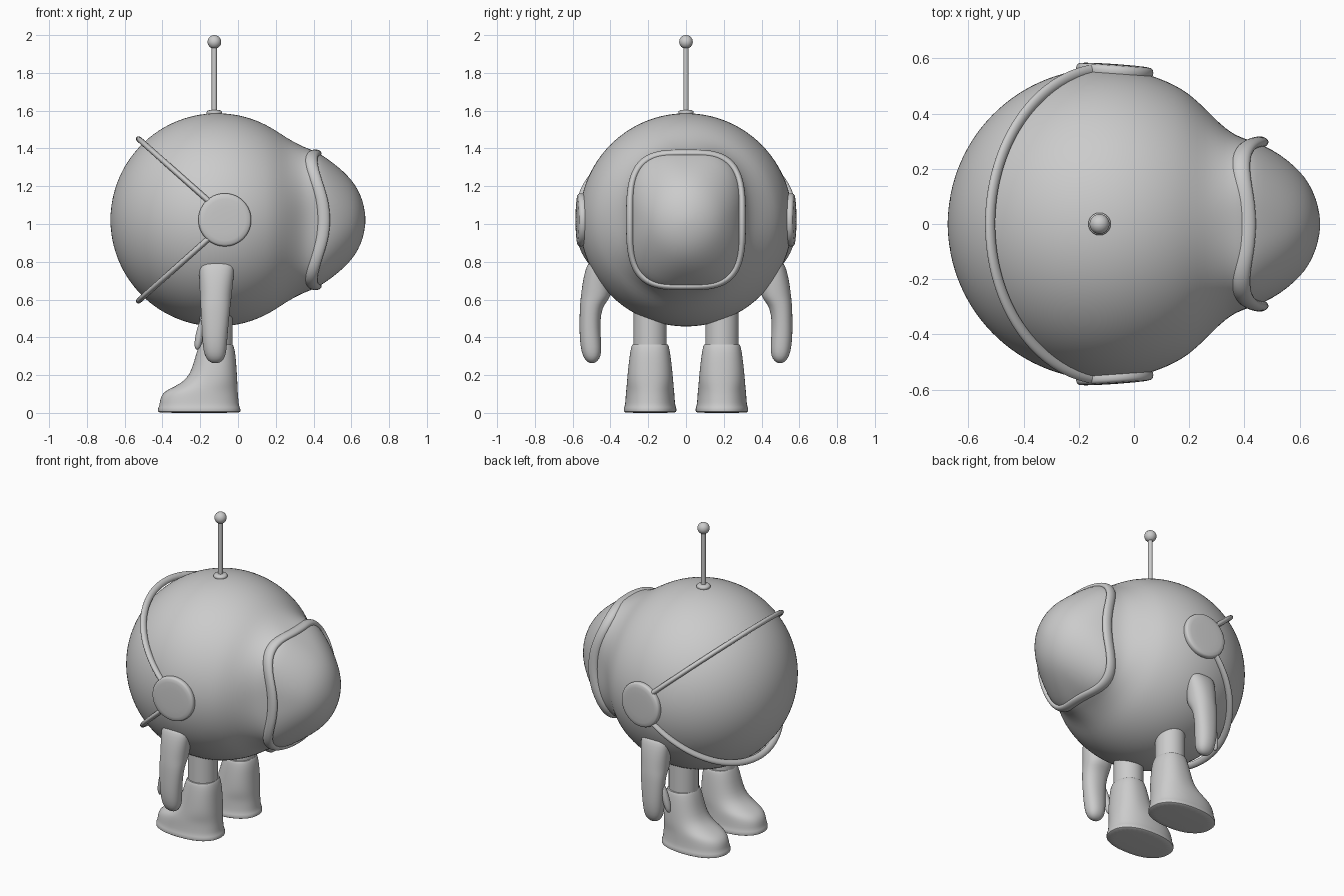
import bpy, bmesh, math
from mathutils import Vector

if "Cube" in bpy.data.objects:
    bpy.data.objects.remove(bpy.data.objects["Cube"])

grey = bpy.data.materials.new("plain grey")
grey.diffuse_color = (0.6, 0.6, 0.6, 1)
grey.use_nodes = True
grey.node_tree.nodes["Principled BSDF"].inputs["Base Color"].default_value = grey.diffuse_color
CX, CZ, R = -0.11, 1.022, 0.566      # main sphere centre and radius


def loft(name, rings, closed=False, subsurf=1, angle=50):
    """Skin a list of equal-length point rings; cap the ends unless closed."""
    bm = bmesh.new()
    vs = [[bm.verts.new(p) for p in r] for r in rings]
    n, m = len(vs[0]), len(vs)
    for i in range(m if closed else m - 1):
        a, b = vs[i], vs[(i + 1) % m]
        for j in range(n):
            k = (j + 1) % n
            bm.faces.new((a[j], a[k], b[k], b[j]))
    if not closed:
        bm.faces.new(vs[0])
        bm.faces.new(vs[-1])
    bmesh.ops.recalc_face_normals(bm, faces=bm.faces)
    me = bpy.data.meshes.new(name)
    bm.to_mesh(me)
    bm.free()
    me.materials.append(grey)
    ob = bpy.data.objects.new(name, me)
    bpy.context.collection.objects.link(ob)
    bpy.ops.object.select_all(action='DESELECT')
    ob.select_set(True)
    bpy.context.view_layer.objects.active = ob
    bpy.ops.object.shade_smooth_by_angle(angle=math.radians(angle))
    if subsurf:
        ob.modifiers.new("smooth", 'SUBSURF').levels = subsurf
        ob.modifiers["smooth"].render_levels = subsurf
    return ob


def oval(a, b, n=2.0, seg=32):
    """Superellipse outline with half sizes a, b."""
    out = []
    for i in range(seg):
        t = 2 * math.pi * i / seg
        c, s = math.cos(t), math.sin(t)
        out.append((a * math.copysign(abs(c) ** (2 / n), c),
                    b * math.copysign(abs(s) ** (2 / n), s)))
    return out


def lathe_z(name, x, y, profile, **kw):
    return loft(name, [[(x + u, y + v, z) for u, v in oval(r, r)] for r, z in profile], **kw)


# Body: sphere flowing into a neck and a rounded dome on the +x side
sections = []
for i in range(21):
    t = math.radians(2 + i * (123 - 2) / 20)
    r = R * math.sin(t)
    sections.append((CX - R * math.cos(t), r, r, 2))
sections += [(0.26, .417, .433, 2), (0.31, .365, .405, 2.2), (0.35, .333, .386, 2.4),
             (0.385, .315, .373, 2.7), (0.42, .303, .358, 2.9), (0.47, .286, .326, 2.6),
             (0.53, .252, .281, 2.3), (0.58, .212, .235, 2.1), (0.62, .17, .186, 2),
             (0.65, .118, .13, 2), (0.668, .064, .07, 2), (0.675, .015, .015, 2)]
loft("body", [[(x, u, CZ + v) for u, v in oval(a, b, n, 64)] for x, a, b, n in sections])

# Rim: rounded rectangular band around the dome
rings = []
for y, z in oval(.297, .352, 3.4, 72):
    d = Vector((y, z))
    rho = d.length
    d.normalize()
    x = .458 - .85 * (rho - .297)
    rings.append([(x + u, y + d.x * v, CZ + z + d.y * v) for u, v in oval(.034, .022, 2, 12)])
loft("dome_rim", rings, closed=True)

# Straps: two tubes running round the body from disc to disc
for s, label in ((1, "upper"), (-1, "lower")):
    rings = []
    c = Vector((-0.10, 0, CZ + s * .05))
    d = Vector((-0.422, 0, s * .375))
    for i in range(41):
        t = math.pi * (i / 40 - .5)
        p = c + d * math.cos(t) + Vector((0, .562 * math.sin(t), 0))
        out = (d.normalized() * math.cos(t) + Vector((0, math.sin(t), 0)))
        side = Vector((s * .66, 0, .75))
        rings.append([p + out * u + side * v for u, v in oval(.022, .016, 2, 10)])
    loft(label + "_strap", rings)

# Antenna: base plate, rod and ball
AX = -0.125
lathe_z("antenna_base", AX, 0, [(.042, 1.57), (.042, 1.594), (.036, 1.602), (.012, 1.605)])
lathe_z("antenna_rod", AX, 0, [(.014, 1.58), (.014, 1.95)], subsurf=0)
bpy.ops.mesh.primitive_uv_sphere_add(segments=32, ring_count=16, radius=.036,
                                     location=(AX, 0, 1.964))
ball = bpy.context.object
ball.name = "antenna_ball"
ball.data.materials.append(grey)
bpy.ops.object.shade_smooth()

# z, inner y, outer y, centre x, half width in x
ARM = [(.800, .43, .50, -.112, .075), (.792, .42, .518, -.112, .090), (.76, .41, .532, -.113, .094),
       (.70, .40, .546, -.115, .090), (.64, .395, .554, -.117, .086), (.605, .405, .558, -.118, .083),
       (.575, .432, .561, -.119, .080), (.53, .450, .563, -.120, .076), (.45, .455, .564, -.122, .070),
       (.38, .449, .562, -.123, .066), (.32, .447, .553, -.122, .060), (.285, .458, .538, -.120, .047),
       (.267, .478, .518, -.120, .026), (.263, .493, .503, -.120, .008)]
# z, back toe x, heel x, half width
BOOT = [(0, -.418, .008, .132), (.004, -.425, .014, .140), (.026, -.425, .014, .140),
        (.036, -.417, .006, .134), (.07, -.414, .003, .131), (.10, -.402, 0, .129),
        (.122, -.375, -.001, .127), (.14, -.335, -.002, .125), (.165, -.292, -.003, .123),
        (.20, -.258, -.005, .120), (.26, -.236, -.009, .114), (.32, -.220, -.014, .106),
        (.35, -.208, -.022, .100), (.364, -.202, -.028, .095), (.362, -.196, -.034, .088)]
# Thumb path: x, y, z, radius
THUMB = [(-.165, .50, .53, .012), (-.178, .497, .50, .022), (-.195, .492, .44, .025),
         (-.208, .487, .385, .023), (-.214, .484, .35, .018), (-.216, .483, .334, .006)]

for s, label in ((-1, "right"), (1, "left")):
    # Arm with thumb
    loft(label + "_arm", [[(x + u, s * ((a + b) / 2 + v), z) for u, v in oval(w, (b - a) / 2, 2.2)]
                          for z, a, b, x, w in ARM])
    loft(label + "_thumb", [[(x + u, s * (y + v), z) for u, v in oval(r, r, 2, 12)]
                            for x, y, z, r in THUMB])
    # Leg and boot
    lathe_z(label + "_leg", -.117, s * .19, [(.088, .33), (.088, .58)], subsurf=0)
    loft(label + "_boot", [[((a + b) / 2 + u, s * .19 + v, z)
                            for u, v in oval((b - a) / 2, w, 2.3)] for z, a, b, w in BOOT])
    # Side disc, tilted to follow the sphere
    disc = loft(label + "_side_disc", [[(u, y, v) for u, v in oval(r, r, 2, 48)] for r, y in
                ((.13, -.03), (.139, -.018), (.142, 0), (.138, .014), (.126, .021), (.02, .023))])
    disc.location = (-.07, s * .557, CZ)
    disc.rotation_euler = (0, 0, math.radians(-4) if s > 0 else math.radians(184))
